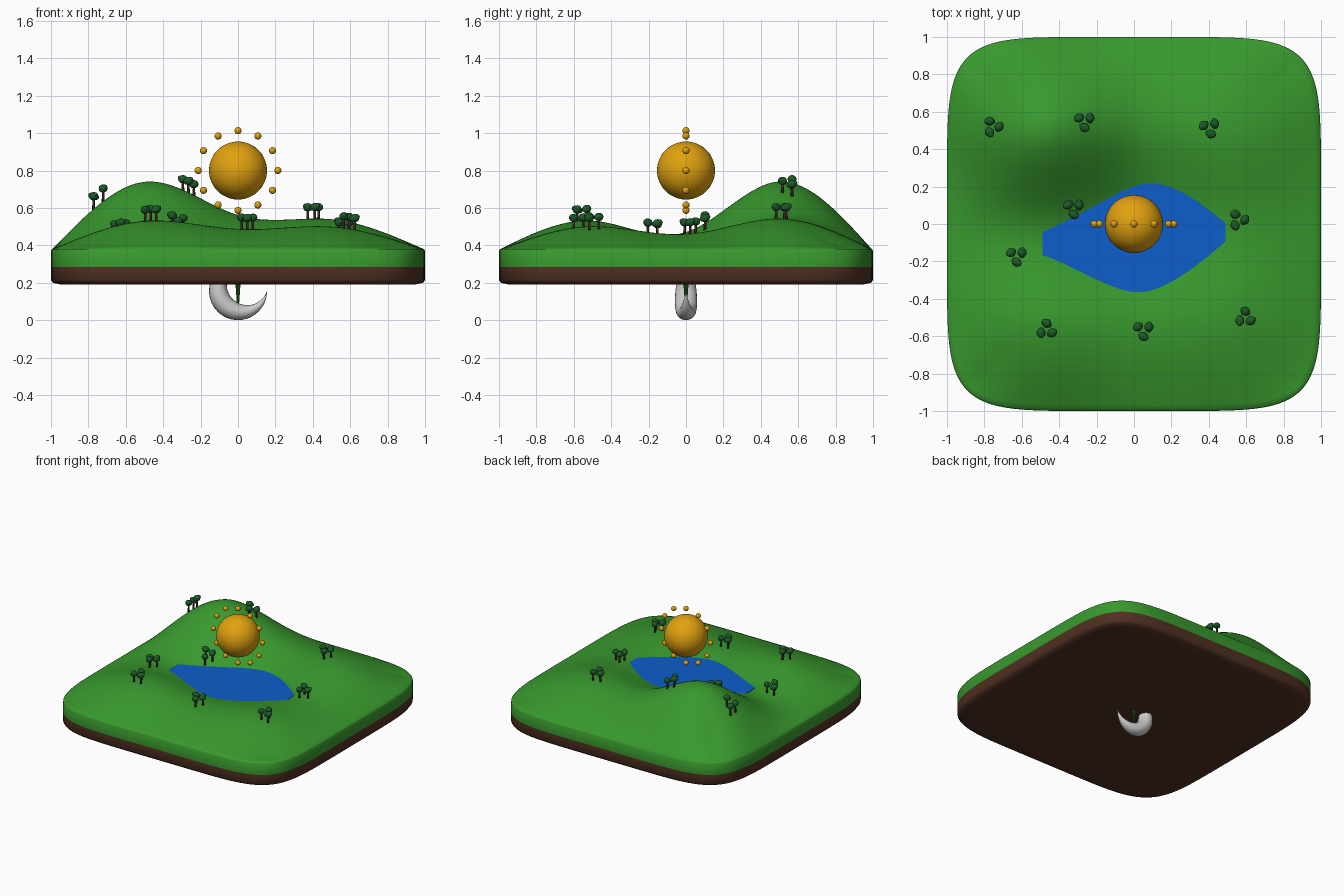
import bpy, bmesh, math
from mathutils import Matrix, Vector

if "Cube" in bpy.data.objects:
    bpy.data.objects.remove(bpy.data.objects["Cube"])


def material(name, rgb):
    m = bpy.data.materials.new(name)
    m.use_nodes = True
    m.diffuse_color = (*rgb, 1)
    bsdf = next(n for n in m.node_tree.nodes if n.type == 'BSDF_PRINCIPLED')
    bsdf.inputs["Base Color"].default_value = (*rgb, 1)
    return m


grass = material("grass_green", (0.04, 0.32, 0.027))
soil = material("soil_brown", (0.08, 0.03, 0.016))
water = material("water_blue", (0.004, 0.11, 0.6))
gold = material("sun_gold", (0.75, 0.36, 0.005))
silver = material("moon_grey", (0.6, 0.6, 0.6))
leaf = material("leaf_green", (0.012, 0.1, 0.022))
bark = material("bark_brown", (0.055, 0.02, 0.014))


def finish(bm, name, *mats, smooth=True):
    mesh = bpy.data.meshes.new(name)
    for f in bm.faces:
        f.smooth = smooth
    bm.to_mesh(mesh)
    bm.free()
    for m in mats:
        mesh.materials.append(m)
    ob = bpy.data.objects.new(name, mesh)
    bpy.context.collection.objects.link(ob)
    return ob


# Rolling ground: a cubic spline surface through a 3 x 3 set of heights
RIM = 0.38
HEIGHTS = Matrix(((0.15, 0.09, 0.36), (0.105, 0.018, 0.18), (0.12, 0.08, 0.16)))
SOLVE = (Matrix(((4, 1, 0), (1, 4, 1), (0, 1, 4))) * (1 / 6)).inverted()
CONTROL = SOLVE @ HEIGHTS @ SOLVE


def basis(t):
    t = abs(t)
    if t < 1:
        return 2 / 3 - t * t + t ** 3 / 2
    return max(0, 2 - t) ** 3 / 6


def weights(u):
    return Vector([basis(2 * u - k) - (basis(2 * u - 3 * k) if k else 0)
                   for k in (-1, 0, 1)])


def ground(x, y):
    return RIM + weights(x).dot(CONTROL @ weights(y))


# Island slab with rounded corners
bm = bmesh.new()
bmesh.ops.create_grid(bm, x_segments=72, y_segments=72, size=1)
TOP = 0.994
for v in bm.verts:
    u, w = v.co.x, v.co.y
    z = ground(u, w)
    m = max(abs(u), abs(w))
    if m > 0:
        s = m / (abs(u) ** 6 + abs(w) ** 6) ** (1 / 6)
        s = 1 - (1 - s) * m ** 4
        v.co = (u * s * TOP, w * s * TOP, z)
rim = [e for e in bm.edges if e.is_boundary]
last = TOP
for scale, z in ((1, 0.37), (1, 0.3), (1, 0.285), (1, 0.27), (1, 0.215),
                 (0.99, 0.2), (0.95, 0.191), (0.9, 0.19)):
    new = bmesh.ops.extrude_edge_only(bm, edges=rim)["geom"]
    rim = [g for g in new if isinstance(g, bmesh.types.BMEdge) and g.is_boundary]
    for v in (g for g in new if isinstance(g, bmesh.types.BMVert)):
        v.co = (v.co.x * scale / last, v.co.y * scale / last, z)
    last = scale
bmesh.ops.holes_fill(bm, edges=rim, sides=0)
bmesh.ops.recalc_face_normals(bm, faces=bm.faces)
for f in bm.faces:
    f.material_index = int(f.calc_center_median().z < 0.285)
finish(bm, "island", grass, soil)

# Lake surface, cut off by the surrounding hills
bm = bmesh.new()
bmesh.ops.create_cube(bm, size=1, matrix=Matrix.Translation((0, -0.08, 0.457))
                      @ Matrix.Diagonal((0.98, 0.72, 0.006, 1)))
finish(bm, "lake", water, smooth=False)

# Sun with a ring of small beads
bm = bmesh.new()
bmesh.ops.create_uvsphere(bm, u_segments=48, v_segments=24, radius=0.155,
                          matrix=Matrix.Translation((0, 0, 0.8)))
finish(bm, "sun", gold)
bm = bmesh.new()
for i in range(12):
    a = math.tau * i / 12
    spot = (0.213 * math.cos(a), 0, 0.8 + 0.213 * math.sin(a))
    bmesh.ops.create_uvsphere(bm, u_segments=16, v_segments=10, radius=0.019,
                              matrix=Matrix.Translation(spot))
finish(bm, "sun_beads", gold)

# Crescent moon: round sections swept between an outer and an inner circle
R, r = 0.155, 0.11
shift = Vector((0.05, 0.035))
axis = math.atan2(shift.y, shift.x)
tip = math.acos((R * R + shift.length_squared - r * r) / (2 * R * shift.length))
STEPS, SIDES = 40, 20
bm = bmesh.new()
rings = []
for i in range(STEPS + 1):
    t = 0.5 - 0.5 * math.cos(math.pi * (0.02 + 0.96 * i / STEPS))
    a = axis - tip - t * (math.tau - 2 * tip)
    d = Vector((math.cos(a), math.sin(a)))
    p = d.dot(shift)
    inner = p + math.sqrt(max(0, p * p - shift.length_squared + r * r))
    mid, half = (R + inner) / 2, (R - inner) / 2
    ring = []
    for j in range(SIDES):
        b = math.tau * j / SIDES
        q = mid + half * math.cos(b)
        ring.append(bm.verts.new((d.x * q, 1.12 * half * math.sin(b), R + d.y * q)))
    rings.append(ring)
for one, two in zip(rings, rings[1:]):
    for j in range(SIDES):
        k = (j + 1) % SIDES
        bm.faces.new((one[j], one[k], two[k], two[j]))
bm.faces.new(rings[0])
bm.faces.new(rings[-1])
bmesh.ops.recalc_face_normals(bm, faces=bm.faces)
finish(bm, "moon", silver)

# Trees in groups of three: x, y and turn of each group
GROVES = ((-0.755, 0.52, 0), (-0.265, 0.55, 30), (0.405, 0.515, 40),
          (-0.323, 0.085, 30), (-0.628, -0.17, 30), (0.558, 0.022, 0),
          (-0.467, -0.565, 90), (0.05, -0.567, 30), (0.595, -0.5, 90))
trunks, crowns = bmesh.new(), bmesh.new()
for gx, gy, turn in GROVES:
    for n in range(3):
        a = math.radians(turn + 120 * n)
        x, y = gx + 0.034 * math.cos(a), gy + 0.034 * math.sin(a)
        base = Vector((x, y, ground(x, y)))
        bmesh.ops.create_cone(trunks, cap_ends=True, segments=8, radius1=0.008,
                              radius2=0.006, depth=0.06,
                              matrix=Matrix.Translation(base + Vector((0, 0, 0.02))))
        for size, off, up in ((0.025, 0, 0.062), (0.017, 0.012, 0.068),
                              (0.017, -0.013, 0.058)):
            place = base + Vector((off * math.cos(a + 1), off * math.sin(a + 1), up))
            bmesh.ops.create_icosphere(crowns, subdivisions=2, radius=size,
                                       matrix=Matrix.Translation(place)
                                       @ Matrix.Diagonal((1, 1, 0.9, 1)))
finish(trunks, "tree_trunks", bark)
finish(crowns, "tree_crowns", leaf)
